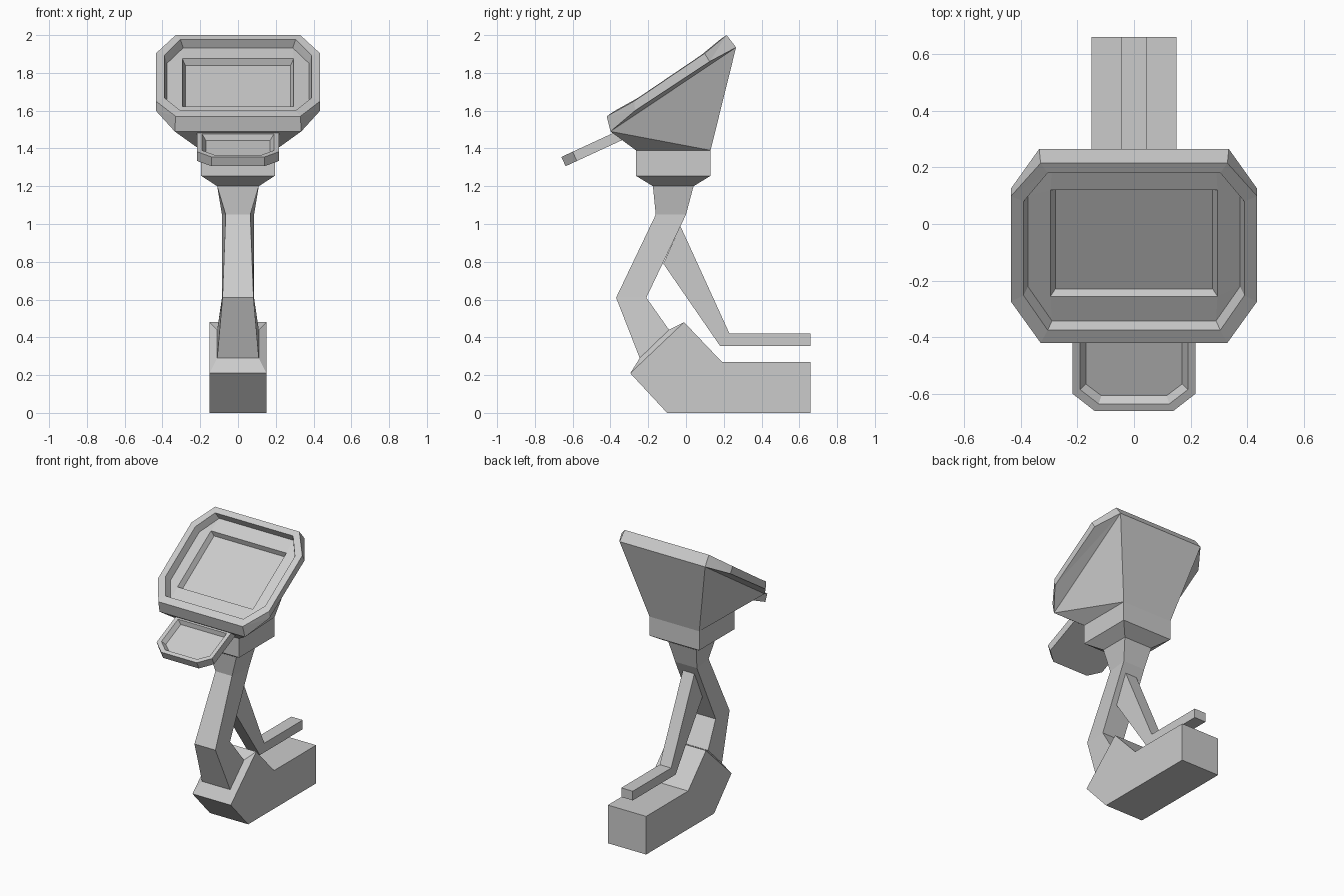
import bpy, bmesh
from mathutils import Vector

if "Cube" in bpy.data.objects:
    bpy.data.objects.remove(bpy.data.objects["Cube"])


def finish(name, bm, split=False):
    bmesh.ops.remove_doubles(bm, verts=bm.verts[:], dist=0.0005)
    bmesh.ops.recalc_face_normals(bm, faces=bm.faces[:])
    if split:
        bmesh.ops.triangulate(bm, faces=[f for f in bm.faces if len(f.verts) == 4],
                              quad_method='SHORT_EDGE')
    mesh = bpy.data.meshes.new(name)
    bm.to_mesh(mesh)
    bm.free()
    obj = bpy.data.objects.new(name, mesh)
    bpy.context.collection.objects.link(obj)
    return obj


def extrude_profile(name, profile, half):
    """Side profile (y, z) extruded symmetrically across x."""
    bm = bmesh.new()
    face = bm.faces.new([bm.verts.new((-half, y, z)) for y, z in profile])
    new = bmesh.ops.extrude_face_region(bm, geom=[face])["geom"]
    bmesh.ops.translate(bm, vec=(2 * half, 0, 0),
                        verts=[v for v in new if isinstance(v, bmesh.types.BMVert)])
    return finish(name, bm)


def loft(name, loops, cap_start=False, cap_end=False, split=False):
    """Skin a list of loops; doubled points in a loop collapse to one corner."""
    bm = bmesh.new()
    rings = [[bm.verts.new(p) for p in loop] for loop in loops]
    n = len(rings[0])
    for a, b in zip(rings, rings[1:]):
        for i in range(n):
            j = (i + 1) % n
            bm.faces.new((a[i], a[j], b[j], b[i]))
    if cap_start:
        bm.faces.new(rings[0])
    if cap_end:
        bm.faces.new(rings[-1])
    return finish(name, bm, split)


def mirrored(half):
    """Right half-loop, front to back, completed by its mirror image."""
    return half + [(-x, y, z) for x, y, z in reversed(half)]


def quad(yf, zf, wf, yb, zb, wb):
    return mirrored([(wf, yf, zf), (wb, yb, zb)])


def quad8(w, yf, zf, yb, zb):
    return mirrored([(w, yf, zf)] * 2 + [(w, yb, zb)] * 2)


def panel(origin, t, hx, v0, v1, cx=0, c0=0, c1=0, depth=0, dip=0):
    """Chamfered rectangle on a tilted plane running along t = (y, z)."""
    o, u = Vector(origin), Vector(t).normalized()
    down = Vector((u.y, -u.x))

    def pt(x, v, d):
        p = o + u * v + down * d
        return (x, p.x, p.y)
    return mirrored([pt(hx - cx if c0 else hx, v0, depth), pt(hx, v0 + c0, depth + dip),
                     pt(hx, v1 - c1, depth + dip), pt(hx - cx if c1 else hx, v1, depth)])


# Foot block and rear brace
extrude_profile("foot", [(0.66, 0), (-0.10, 0), (-0.295, 0.21), (-0.01, 0.48),
                         (0.19, 0.27), (0.66, 0.27)], 0.15)
extrude_profile("rear_brace", [(-0.03, 0.99), (0.23, 0.42), (0.66, 0.42),
                               (0.66, 0.355), (0.18, 0.355), (-0.12, 0.79)], 0.045)

# Bent leg with a flared collar on the foot
loft("leg", [quad(-0.295, 0.21, 0.15, -0.01, 0.48, 0.15),
             quad(-0.245, 0.29, 0.11, -0.09, 0.44, 0.11),
             quad(-0.37, 0.61, 0.082, -0.21, 0.61, 0.085),
             quad(-0.16, 1.05, 0.065, 0.00, 1.05, 0.085),
             quad(-0.175, 1.20, 0.11, 0.04, 1.20, 0.11)])

# Neck box, display housing and recessed screen as one skin
plane = ((-0.42, 1.57), (0.635, 0.43))
back_rim = mirrored([(0.335, -0.40, 1.49), (0.435, -0.27, 1.60),
                     (0.435, 0.125, 1.86), (0.335, 0.265, 1.935)])
loft("display_head", [
    quad8(0.11, -0.175, 1.20, 0.04, 1.20),
    quad8(0.195, -0.265, 1.255, 0.13, 1.255),
    quad8(0.195, -0.265, 1.39, 0.13, 1.39),
    quad8(0.335, -0.40, 1.49, 0.265, 1.935),
    back_rim,
    panel(*plane, 0.435, 0, 0.767, 0.105, 0.166, 0.151, 0, 0.015),
    panel(*plane, 0.39, 0.054, 0.725, 0.085, 0.14, 0.13, 0, 0.012),
    panel(*plane, 0.375, 0.06, 0.72, 0.085, 0.14, 0.13, 0.05, 0.01),
    panel(*plane, 0.295, 0.165, 0.618, depth=0.05),
    panel(*plane, 0.278, 0.173, 0.606, depth=0.085),
], cap_start=True, cap_end=True, split=True)

# Sloping tray with a shallow recess, tucked under the display
tray = ((-0.66, 1.355), (0.908, 0.419))
loft("tray", [
    panel(*tray, 0.217, 0, 0.335, 0.077, 0.066, 0, 0.054),
    panel(*tray, 0.217, 0, 0.325, 0.077, 0.066),
    panel(*tray, 0.19, 0.027, 0.288, 0.065, 0.055),
    panel(*tray, 0.17, 0.045, 0.275, 0.055, 0.045, 0, 0.03),
], cap_start=True, cap_end=True)
